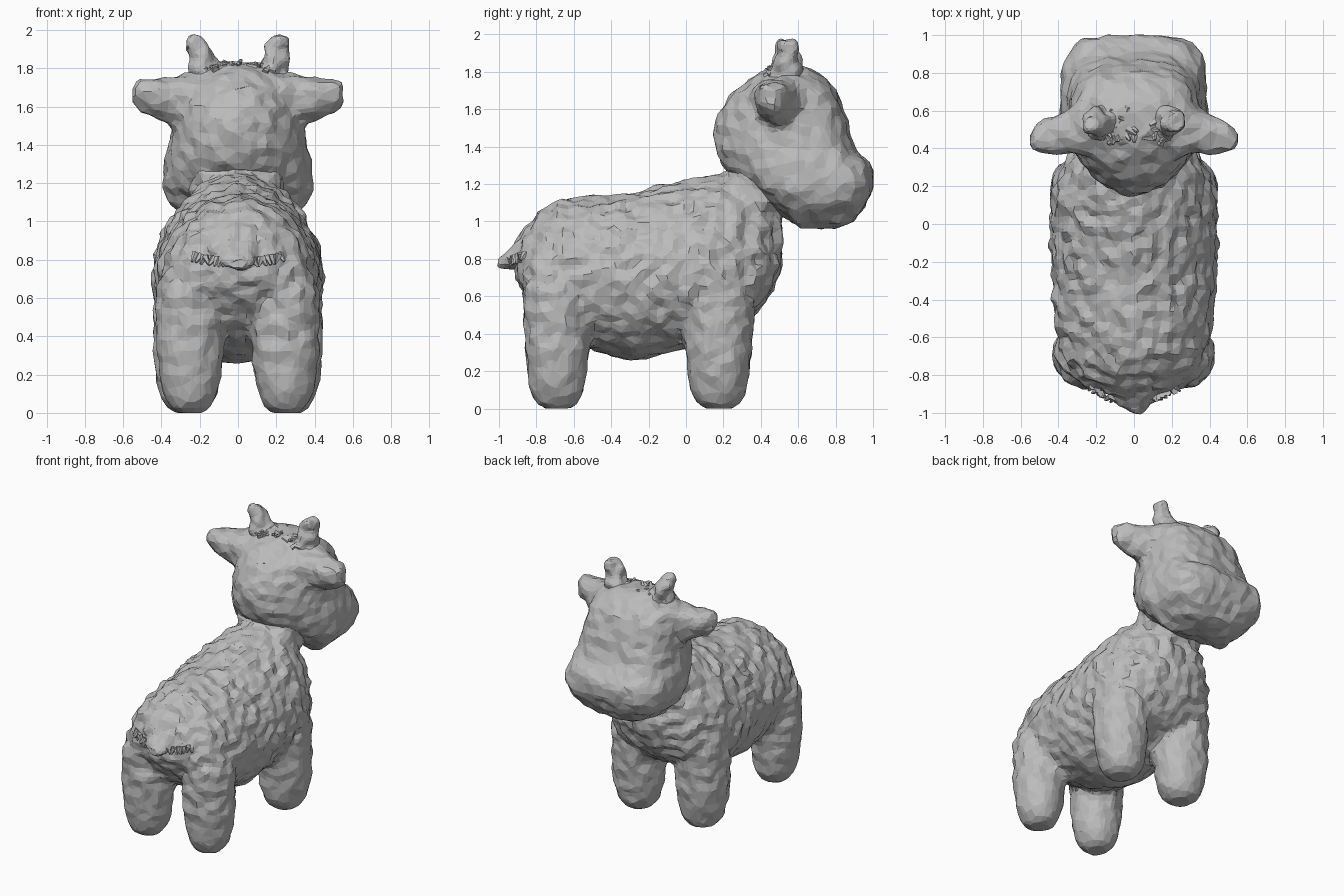
import bpy, bmesh, math, random
from mathutils import Vector, noise

random.seed(4)
cube = bpy.data.objects.get("Cube")
if cube:
    bpy.data.objects.remove(cube, do_unlink=True)

grey = bpy.data.materials.new("plush grey")
grey.use_nodes = True
grey.diffuse_color = (0.5, 0.5, 0.5, 1)
bsdf = next(n for n in grey.node_tree.nodes if n.type == 'BSDF_PRINCIPLED')
bsdf.inputs["Base Color"].default_value = (0.5, 0.5, 0.5, 1)


def power(value, exponent):
    return math.copysign(abs(value) ** (2 / exponent), value)


def ring(u0, half, low, high, mid, exp_low=2, exp_high=2, count=28):
    """Egg-shaped outline with separate lower and upper halves."""
    points = []
    for i in range(count):
        a = math.tau * i / count
        c, s = math.cos(a), math.sin(a)
        e = exp_high if s > 0 else exp_low
        reach = high - mid if s > 0 else mid - low
        points.append((u0 + half * power(c, e), mid + reach * power(s, e)))
    return points


def loft(bm, rings, place):
    """Skin closed outlines; place maps (position, u, v) to a point."""
    loops = [[bm.verts.new(place(t, u, v)) for u, v in pts] for t, pts in rings]
    n = len(loops[0])
    for a, b in zip(loops, loops[1:]):
        for i in range(n):
            j = (i + 1) % n
            bm.faces.new((a[i], a[j], b[j], b[i]))
    bm.faces.new(loops[0][::-1])
    bm.faces.new(loops[-1])


def finish(name, bm, voxel, rough, keep):
    """Fuse the parts, ruffle the surface and reduce it to uneven facets."""
    bmesh.ops.recalc_face_normals(bm, faces=bm.faces)
    mesh = bpy.data.meshes.new(name)
    bm.to_mesh(mesh)
    bm.free()
    ob = bpy.data.objects.new(name, mesh)
    bpy.context.collection.objects.link(ob)
    bpy.context.view_layer.objects.active = ob
    remesh = ob.modifiers.new("fuse", 'REMESH')
    remesh.mode = 'VOXEL'
    remesh.voxel_size = voxel
    soften = ob.modifiers.new("soften", 'SMOOTH')
    soften.iterations = 2
    for m in ("fuse", "soften"):
        bpy.ops.object.modifier_apply(modifier=m)
    mesh = ob.data
    # The fleece is calmer towards the feet
    moves = [v.normal * rough * min(1, .2 + v.co.z) * noise.noise(v.co * 14)
             for v in mesh.vertices]
    for v, move in zip(mesh.vertices, moves):
        v.co += move
        v.co.z = max(v.co.z, 0)
    reduce = ob.modifiers.new("facets", 'DECIMATE')
    reduce.ratio = keep
    bpy.ops.object.modifier_apply(modifier="facets")
    mesh = ob.data
    mesh.materials.clear()
    mesh.materials.append(grey)
    for p in mesh.polygons:
        p.use_smooth = False
        p.material_index = 0


def along_y(t, u, v):
    return (u, t, v)


def along_z(t, u, v):
    return (u, v, t)


def along_x(t, u, v):
    return (t, u, v)


# Body: y, belly height, back height, half width
bm = bmesh.new()
sections = [
    (-.91, .70, .85, .12), (-.87, .62, .95, .25), (-.80, .53, 1.04, .335),
    (-.68, .42, 1.11, .385), (-.50, .31, 1.13, .42), (-.27, .25, 1.15, .435),
    (.00, .32, 1.22, .445), (.15, .38, 1.25, .44), (.28, .44, 1.24, .395),
    (.38, .51, 1.20, .335), (.46, .62, 1.14, .25), (.505, .76, 1.05, .14)]
loft(bm, [(y, ring(0, w, lo, hi, .70 if -.9 < y < .4 else .8, 2, 1.92))
          for y, lo, hi, w in sections], along_y)

# Neck: height, half width, back, front
neck = [(.90, .28, .10, .47), (1.0, .27, .14, .49), (1.1, .25, .18, .52),
        (1.2, .25, .22, .56), (1.3, .25, .24, .60)]
loft(bm, [(z, ring(0, w, back, front, (back + front) / 2))
          for z, w, back, front in neck], along_z)

# Legs: height, half width, half depth
leg = [(-.005, .06, .06), (.025, .11, .115), (.08, .142, .145), (.18, .17, .165),
       (.32, .183, .178), (.48, .185, .185), (.64, .18, .185), (.78, .12, .14)]
for side in (-1, 1):
    for foot_x, foot_y, slim in ((.26, .175, 1), (.25, -.69, .95)):
        loft(bm, [(z, ring(side * foot_x, w * slim, foot_y - d * slim,
                           foot_y + d * slim, foot_y, 2.1, 2.1))
                  for z, w, d in leg], along_z)
finish("body_and_legs", bm, .028, .03, .36)

# Head: height, back, face, half width, squareness of the face
bm = bmesh.new()
levels = [
    (.965, .67, .83, .17, 2.5), (1.0, .56, .90, .26, 3), (1.09, .43, .96, .355, 3.8),
    (1.18, .31, 1.0, .395, 4.2), (1.29, .20, 1.0, .385, 3.5),
    (1.38, .155, .91, .365, 3), (1.50, .15, .87, .345, 2.8),
    (1.60, .18, .84, .33, 2.8), (1.70, .26, .80, .30, 2.8),
    (1.77, .35, .74, .24, 2.5), (1.825, .45, .65, .14, 2)]
loft(bm, [(z, ring(0, w, back, face, .60, 1.9, square))
          for z, back, face, w, square in levels], along_z)

# Ears sweep out of the head: outward distance, back, front, bottom, top
ear = [(.20, .35, .77, 1.50, 1.785), (.28, .365, .70, 1.49, 1.78),
       (.35, .37, .61, 1.50, 1.755), (.43, .37, .57, 1.53, 1.75),
       (.50, .38, .54, 1.57, 1.745), (.55, .405, .50, 1.61, 1.72)]
for side in (-1, 1):
    loft(bm, [(side * x, ring((back + front) / 2, (front - back) / 2, lo, hi,
                              (lo + hi) / 2 + .04, count=16))
              for x, back, front, lo, hi in ear], along_x)
finish("head_and_ears", bm, .025, .016, .2)

# Horns: height, x centre, radius
horn = [(1.72, .165, .10), (1.80, .175, .085), (1.86, .19, .068),
        (1.92, .215, .066), (1.965, .225, .04)]
for side, label in ((1, "left"), (-1, "right")):
    bm = bmesh.new()
    loft(bm, [(z, ring(side * x, r, .54 - r, .54 + r, .54, count=12))
              for z, x, r in horn], along_z)
    finish(label + "_horn", bm, .014, .03, .3)


def tuft(name, spots, size):
    """Cluster of short shaggy locks, each given as root and direction."""
    bm = bmesh.new()
    for root, direction in spots:
        turn = Vector((0, 0, 1)).rotation_difference(Vector(direction))
        matrix = turn.to_matrix().to_4x4()
        matrix.translation = root
        bmesh.ops.create_cone(bm, cap_ends=True, segments=5, radius1=size,
                              radius2=size * .35, depth=size * 2.6, matrix=matrix)
    mesh = bpy.data.meshes.new(name)
    bm.to_mesh(mesh)
    bm.free()
    mesh.materials.append(grey)
    bpy.context.collection.objects.link(bpy.data.objects.new(name, mesh))


# Forelock between the horns
locks = []
for i in range(30):
    x, y = random.uniform(-.2, .2), random.uniform(.43, .6)
    locks.append(((x, y, 1.825 - .8 * x * x - 1.5 * (y - .54) ** 2),
                  (random.uniform(-1, 1), random.uniform(-1, 1), .3)))
tuft("forelock", locks, .022)

# Tail stub with a shaggy fringe along its lower edge
bm = bmesh.new()
tail = [(-.80, .22, .80, 1.0), (-.88, .17, .76, .91),
        (-.94, .11, .74, .84), (-1.0, .045, .745, .81)]
loft(bm, [(y, ring(0, w, lo, hi, (lo + hi) / 2, count=16))
          for y, w, lo, hi in tail], along_y)
finish("tail", bm, .02, .03, .35)
fringe = []
for i in range(21):
    x = -.23 + .023 * i
    fringe.append(((x, -.95 + 1.5 * x * x, .78 + .6 * x * x),
                   (random.uniform(-.8, .8), random.uniform(-.8, 0), -1)))
tuft("tail_fringe", fringe, .02)
